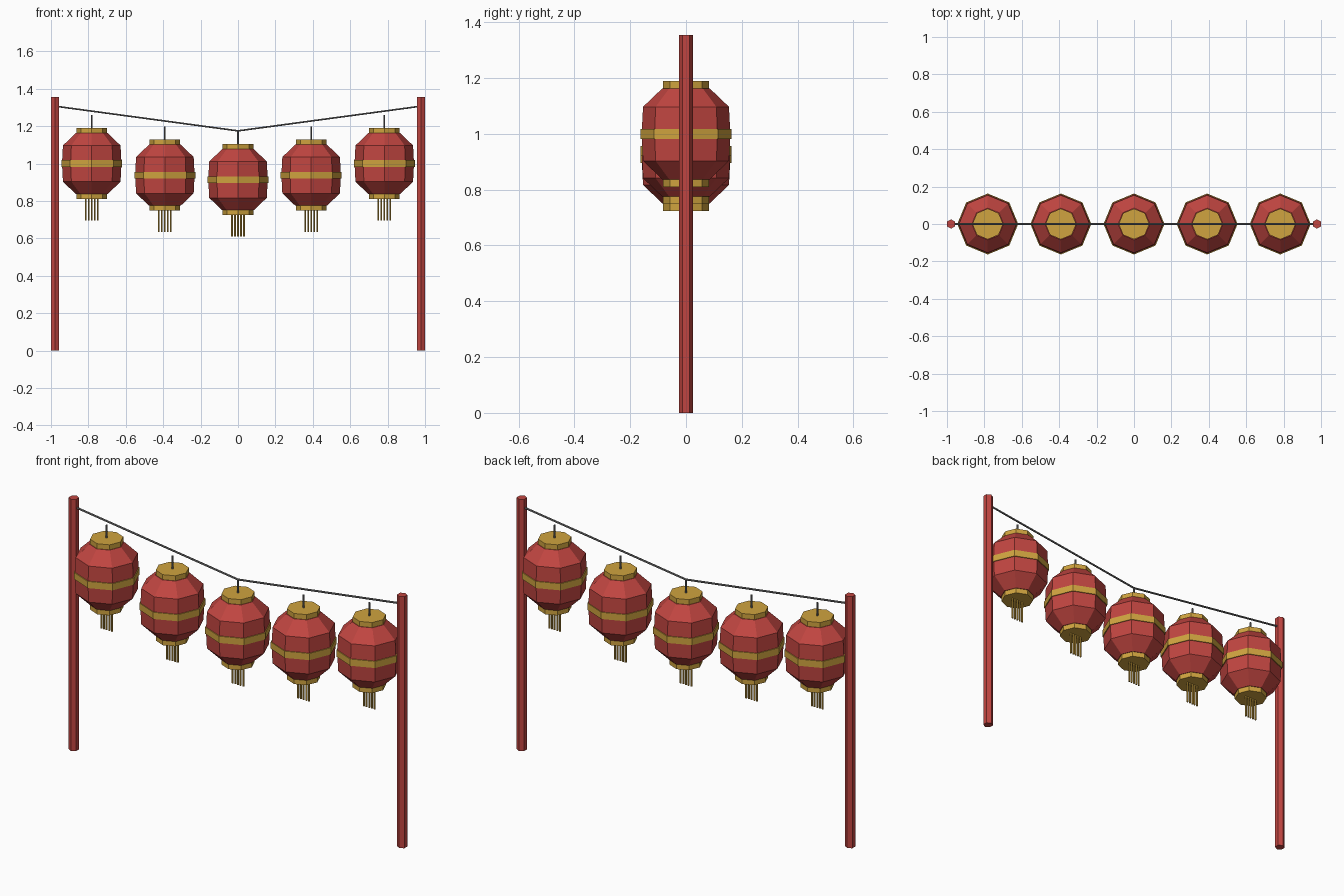
import bpy
import bmesh
from math import cos, sin, tau
from mathutils import Vector

cube = bpy.data.objects.get("Cube")
if cube:
    bpy.data.objects.remove(cube, do_unlink=True)


def make_material(name, rgb):
    mat = bpy.data.materials.new(name)
    mat.use_nodes = True
    colour = (*rgb, 1)
    mat.diffuse_color = colour
    mat.node_tree.nodes["Principled BSDF"].inputs["Base Color"].default_value = colour
    return mat


RED = make_material("lantern red", (0.53, 0.06, 0.052))
GOLD = make_material("gold", (0.63, 0.37, 0.05))
GREY = make_material("wire grey", (0.17, 0.17, 0.17))


def lathe(name, profile, sides, mat, location=(0, 0, 0)):
    """Closed faceted solid from (radius, height) rings, one corner facing +y."""
    bm = bmesh.new()
    rings = [[bm.verts.new((r * sin(tau * i / sides), r * cos(tau * i / sides), z))
              for i in range(sides)] for r, z in profile]
    for low, high in zip(rings, rings[1:]):
        for i in range(sides):
            j = (i + 1) % sides
            bm.faces.new((low[i], low[j], high[j], high[i]))
    bm.faces.new(rings[0])
    bm.faces.new(rings[-1])
    bmesh.ops.recalc_face_normals(bm, faces=bm.faces)
    mesh = bpy.data.meshes.new(name)
    bm.to_mesh(mesh)
    bm.free()
    mesh.materials.append(mat)
    obj = bpy.data.objects.new(name, mesh)
    obj.location = location
    bpy.context.collection.objects.link(obj)
    return obj


def rod(name, start, end, radius, sides, mat):
    start, end = Vector(start), Vector(end)
    span = end - start
    obj = lathe(name, [(radius, 0), (radius, span.length)], sides, mat, start)
    obj.rotation_mode = "QUATERNION"
    obj.rotation_quaternion = Vector((0, 0, 1)).rotation_difference(span)
    return obj


# Posts and sagging wire
SAG = (0, 0, 1.175)
for side, sign in (("right", -1), ("left", 1)):
    x = sign * 0.978
    rod(side + "_post", (x, 0, 0), (x, 0, 1.355), 0.025, 6, RED)
    rod(side + "_wire", (x, 0, 1.307), SAG, 0.005, 6, GREY)

# Half of the barrel-shaped body, mirrored about its middle
LOWER = [(0.085, -0.163), (0.154, -0.097), (0.159, 0)]
BODY = LOWER + [(r, -z) for r, z in reversed(LOWER[:-1])]


def lantern(label, x, z):
    spot = (x, 0, z)
    lathe(label + "_body", BODY, 8, RED, spot)
    lathe(label + "_band", [(0.163, -0.018), (0.163, 0.018)], 8, GOLD, spot)
    lathe(label + "_top_cap", [(0.082, 0.161), (0.082, 0.19)], 8, GOLD, spot)
    lathe(label + "_bottom_cap", [(0.082, -0.19), (0.082, -0.161)], 8, GOLD, spot)
    lathe(label + "_hanger", [(0.005, 0.185), (0.005, 0.26)], 6, GREY, spot)
    # Tassel strands in a row
    for i in range(5):
        lathe(f"{label}_strand_{i + 1}", [(0.005, -0.305), (0.005, -0.185)],
              6, GOLD, (x + (i - 2) * 0.016, 0, z))


# Row of lanterns following the sag
HEIGHTS = {0: 0.914, 1: 0.938, 2: 1.0}
for n in range(-2, 3):
    lantern(f"lantern_{n + 3}", n * 0.391, HEIGHTS[abs(n)])
